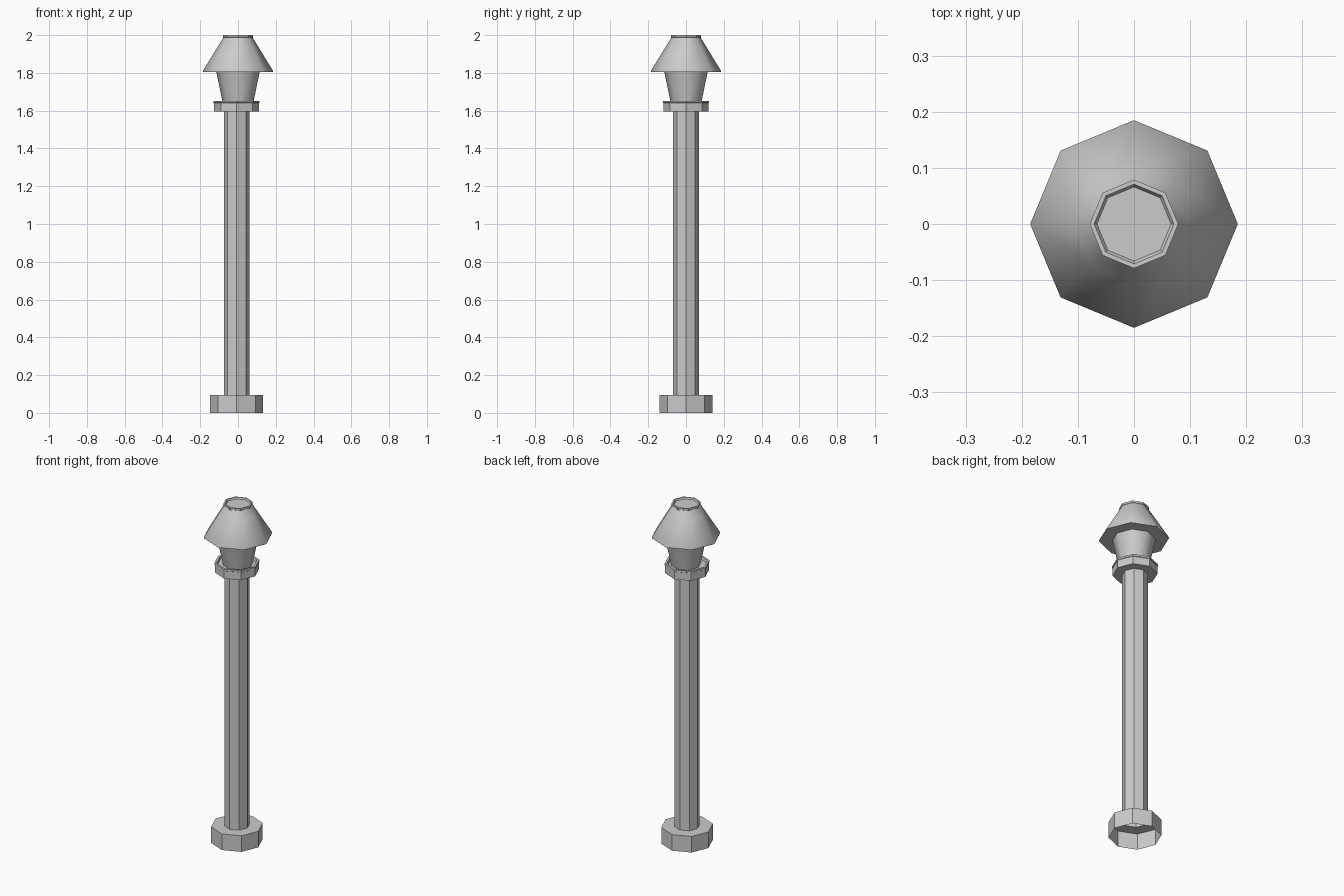
import bpy
import bmesh
from math import cos, sin, pi, radians

if "Cube" in bpy.data.objects:
    bpy.data.objects.remove(bpy.data.objects["Cube"])

SIDES = 8

grey = bpy.data.materials.new("light grey metal")
grey.use_nodes = True
colour = (0.6, 0.6, 0.6, 1)
grey.diffuse_color = colour
grey.node_tree.nodes["Principled BSDF"].inputs["Base Color"].default_value = colour


def turned_part(name, profile, x=0, cap_start=False, cap_end=False, smooth=None):
    """Sweep (radius, height) points round an octagon."""
    bm = bmesh.new()
    rings = []
    for radius, z in profile:
        rings.append([bm.verts.new((radius * cos(2 * pi * i / SIDES),
                                    radius * sin(2 * pi * i / SIDES), z))
                      for i in range(SIDES)])
    for low, high in zip(rings, rings[1:]):
        for i in range(SIDES):
            j = (i + 1) % SIDES
            bm.faces.new((low[i], low[j], high[j], high[i]))
    if cap_start:
        bm.faces.new(rings[0][::-1])
    if cap_end:
        bm.faces.new(rings[-1])
    mesh = bpy.data.meshes.new(name)
    bm.to_mesh(mesh)
    bm.free()
    mesh.materials.append(grey)
    part = bpy.data.objects.new(name, mesh)
    part.location.x = x
    bpy.context.collection.objects.link(part)
    if smooth:
        bpy.ops.object.select_all(action="DESELECT")
        part.select_set(True)
        bpy.context.view_layer.objects.active = part
        bpy.ops.object.shade_smooth_by_angle(angle=radians(smooth))
    return part


# Foot collar, open underneath, and the hollow post
turned_part("base", [(0.14, 0), (0.14, 0.095), (0.068, 0.095)], x=-0.007)
turned_part("post", [(0.068, 0.095), (0.068, 1.6)], x=-0.007)

# Collar under the lantern with a thin raised rim
turned_part("collar", [(0.119, 1.595), (0.119, 1.64), (0.122, 1.642), (0.122, 1.652),
                       (0.11, 1.652), (0.106, 1.638)],
            x=-0.007, cap_start=True, cap_end=True)

# Flared lantern body
turned_part("lantern", [(0.08, 1.638), (0.116, 1.81)], smooth=50)

# Sloping hood with a thin lip and flat underside
turned_part("hood", [(0.11, 1.805), (0.185, 1.805), (0.185, 1.812),
                     (0.104, 1.944), (0.077, 1.988)], smooth=50)

# Rimmed cap on the hood
turned_part("cap", [(0.074, 1.985), (0.079, 1.989), (0.079, 2.0),
                    (0.071, 2.0), (0.066, 1.992)], cap_end=True)
